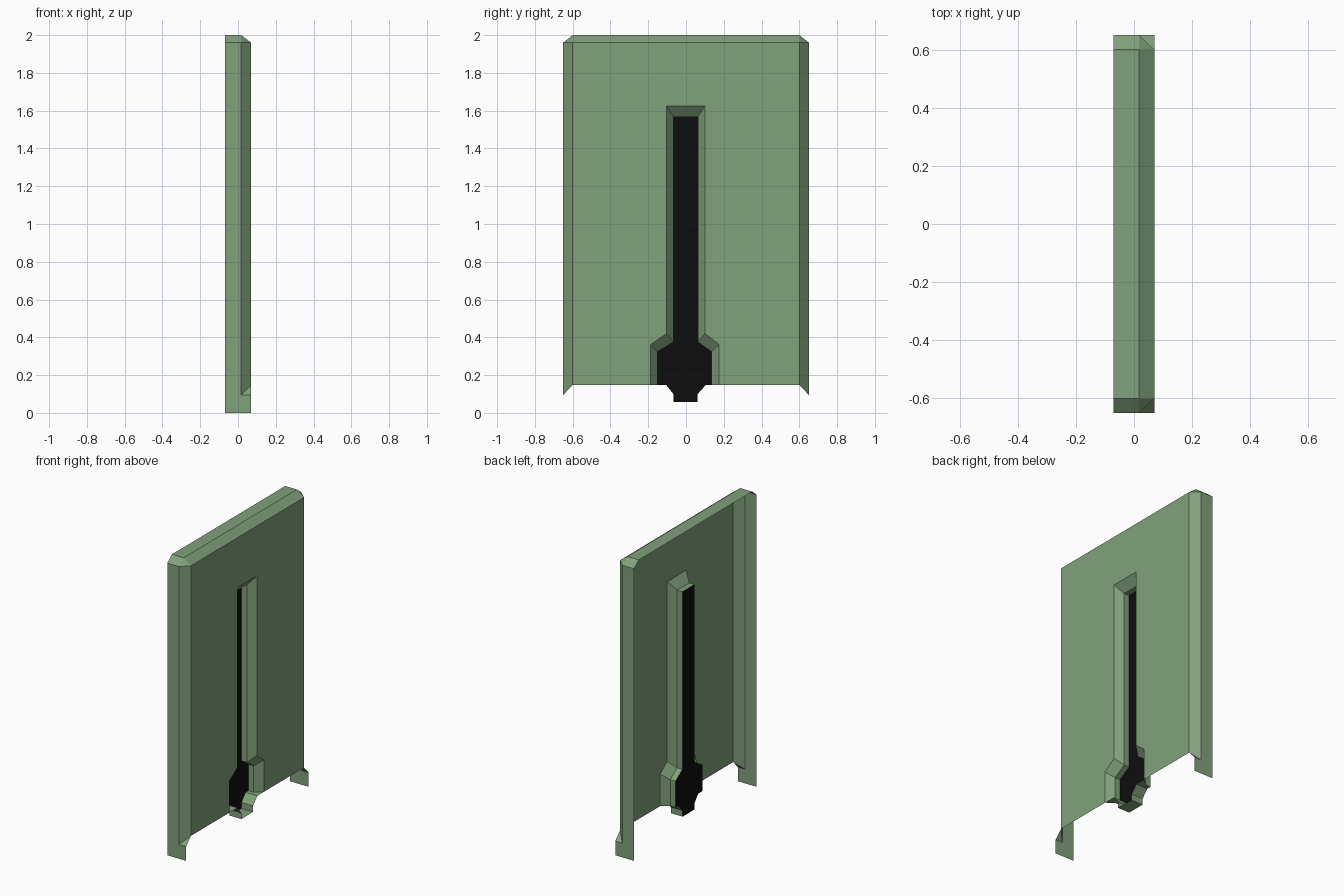
import bpy, bmesh
from mathutils import Vector

if "Cube" in bpy.data.objects:
    bpy.data.objects.remove(bpy.data.objects["Cube"])


def material(name, color):
    m = bpy.data.materials.new(name)
    m.diffuse_color = color
    m.use_nodes = True
    m.node_tree.nodes["Principled BSDF"].inputs["Base Color"].default_value = m.diffuse_color
    return m


def build(name, faces, mat, facing):
    """Sheet object from point loops; the first face ends up pointing along 'facing'."""
    bm = bmesh.new()
    for pts in faces:
        bm.faces.new([bm.verts.new(p) for p in pts])
    bmesh.ops.remove_doubles(bm, verts=bm.verts, dist=0.0005)
    bmesh.ops.recalc_face_normals(bm, faces=bm.faces)
    bm.faces.ensure_lookup_table()
    if bm.faces[0].normal.dot(Vector(facing)) < 0:
        bmesh.ops.reverse_faces(bm, faces=bm.faces)
    me = bpy.data.meshes.new(name)
    bm.to_mesh(me)
    bm.free()
    ob = bpy.data.objects.new(name, me)
    ob.data.materials.append(mat)
    bpy.context.collection.objects.link(ob)
    return ob


green = material("painted_green", (0.22, 0.355, 0.20, 1))
black = material("slot_black", (0.004, 0.004, 0.004, 1))

# Main levels: front plane, bevel start and open back in x; face and outer edge in y
XF, XB, XO = 0.07, 0.017, -0.07
YF, YO = 0.60, 0.65
ZF, ZT, ZB, ZS = 1.96, 2.0, 0.148, 0.095
# Slot levels: end of the sloped lip, and back plane
XL, XK = 0.022, -0.017

# Slot outlines (y, z), running from lower right over the top to lower left
outer = [(0.175, ZB), (0.175, 0.362), (0.10, 0.42), (0.10, 1.625),
         (-0.103, 1.625), (-0.103, 0.42), (-0.188, 0.362), (-0.188, ZB)]
inner = [(0.135, ZB), (0.135, 0.324), (0.063, 0.375), (0.063, 1.567),
         (-0.066, 1.567), (-0.066, 0.375), (-0.151, 0.324), (-0.151, ZB)]
# Lower tab below the slot, from left to right
tab = [(-0.105, ZB), (-0.065, 0.098), (-0.065, 0.057),
       (0.06, 0.057), (0.06, 0.098), (0.105, ZB)]


def at(x, outline):
    return [(x, y, z) for y, z in outline]


def strips(a, b):
    return [[a[i], a[i + 1], b[i + 1], b[i]] for i in range(len(a) - 1)]


# Front face with the slot notch, top bevel and top strip
shell = [
    at(XF, [(-YF, ZB), (-YF, ZF), (YF, ZF), (YF, ZB)] + outer),
    [(XF, -YF, ZF), (XF, YF, ZF), (XB, YF, ZT), (XB, -YF, ZT)],
    [(XB, -YF, ZT), (XB, YF, ZT), (XO, YF, ZT), (XO, -YF, ZT)],
]
# Side bevels, corner cuts, side walls and feet
for s in (-1, 1):
    f, o = s * YF, s * YO
    shell += [
        [(XF, f, ZB), (XF, f, ZF), (XB, o, ZF), (XB, o, ZS)],
        [(XF, f, ZF), (XB, f, ZT), (XB, o, ZF)],
        [(XB, f, ZT), (XO, f, ZT), (XO, o, ZF), (XB, o, ZF)],
        [(XF, f, ZB), (XB, o, ZS), (XF, o, ZS)],
        [(XO, o, 0), (XF, o, 0), (XF, o, ZS), (XB, o, ZS), (XB, o, ZF), (XO, o, ZF)],
    ]
build("panel_shell", shell, green, (1, 0, 0))

# Sloped slot lip and straight slot walls
frame = strips(at(XF, outer), at(XL, inner)) + strips(at(XL, inner), at(XK, inner))
# Tab walls and the small ledges beside them
frame += strips(at(XF, tab), at(XK, tab))
for i, t in ((0, tab[-1]), (-1, tab[0])):
    frame.append([(XF, *outer[i]), (XL, *inner[i]), (XK, *inner[i]), (XK, *t), (XF, *t)])
build("slot_frame", frame, green, (1, -1, 0))

# Black plate closing the slot
build("slot_back", [at(XK, inner + tab)], black, (1, 0, 0))
